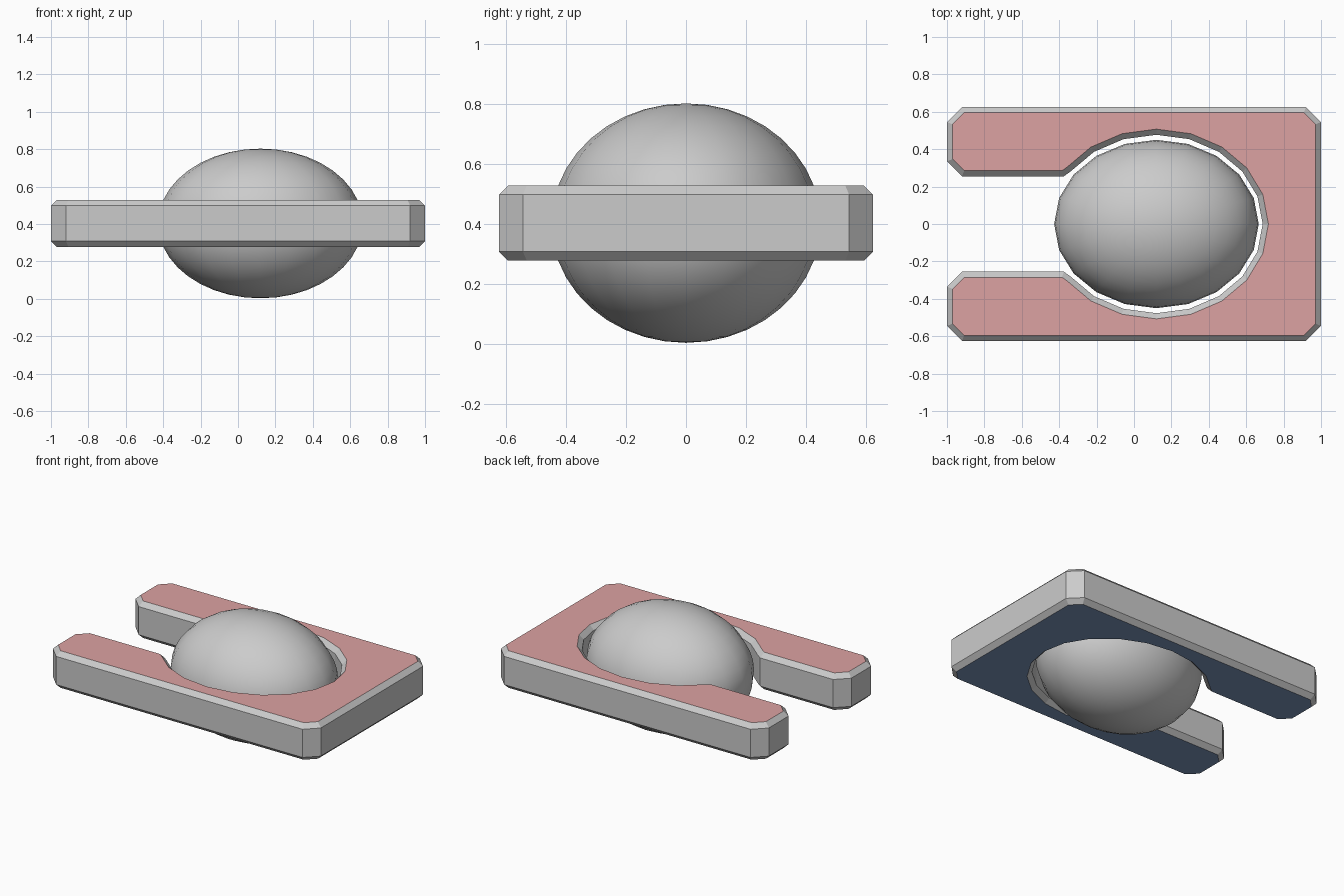
import bpy, bmesh
from math import sin, cos, pi

if "Cube" in bpy.data.objects:
    bpy.data.objects.remove(bpy.data.objects["Cube"])

MID_Z, CX = 0.403, 0.12
BOTTOM, TOP, CHAMFER = 0.278, 0.528, 0.03


def colour(name, rgb):
    mat = bpy.data.materials.new(name)
    mat.diffuse_color = (*rgb, 1)
    mat.use_nodes = True
    mat.node_tree.nodes["Principled BSDF"].inputs["Base Color"].default_value = mat.diffuse_color
    return mat


# Half outline of the forked plate: oval opening, slot, clipped arm end, outer corner
half = [(CX + 0.568 * cos(i * pi / 10), 0.477 * sin(i * pi / 10)) for i in range(9)]
half += [(-0.375, 0.255), (-0.92, 0.255), (-1, 0.335), (-1, 0.545),
         (-0.92, 0.625), (0.92, 0.625), (1, 0.545)]
outline = half + [(x, -y) for x, y in reversed(half[1:])]


def rim_points(pts):
    # the opening joins the outside through the slot, so start on the oval's end
    return [(x, y, BOTTOM) for x, y in pts]


# Plate: the closed C outline runs oval -> upper arm -> outside -> lower arm -> oval
bm = bmesh.new()
face = bm.faces.new([bm.verts.new(p) for p in rim_points(outline)])
ext = bmesh.ops.extrude_face_region(bm, geom=[face], use_keep_orig=True)
for v in ext["geom"]:
    if isinstance(v, bmesh.types.BMVert):
        v.co.z = TOP
bmesh.ops.recalc_face_normals(bm, faces=bm.faces)

# Chamfer the upper and lower rims
rims = [e for e in bm.edges if abs(e.verts[0].co.z - e.verts[1].co.z) < 1e-4]
bmesh.ops.bevel(bm, geom=rims, offset=CHAMFER, offset_type='OFFSET',
                segments=1, affect='EDGES', profile=0.5)
bmesh.ops.recalc_face_normals(bm, faces=bm.faces)

# Red upper face, blue lower face
for f in bm.faces:
    f.material_index = 1 if f.normal.z > 0.95 else 2 if f.normal.z < -0.95 else 0
mesh = bpy.data.meshes.new("forked_plate")
bm.to_mesh(mesh)
bm.free()
for mat in (colour("grey", (0.8, 0.8, 0.8)), colour("red", (0.72, 0.36, 0.36)),
            colour("blue", (0.2, 0.3, 0.5))):
    mesh.materials.append(mat)
plate = bpy.data.objects.new("forked_plate", mesh)
bpy.context.collection.objects.link(plate)

# Smooth oval ball floating in the opening
bpy.ops.mesh.primitive_uv_sphere_add(segments=20, ring_count=20, radius=1,
                                     location=(CX, 0, MID_Z))
ball = bpy.context.object
ball.name = "oval_ball"
ball.scale = (0.547, 0.45, 0.4)
bpy.ops.object.transform_apply(location=False, rotation=False, scale=True)
bpy.ops.object.shade_smooth()
